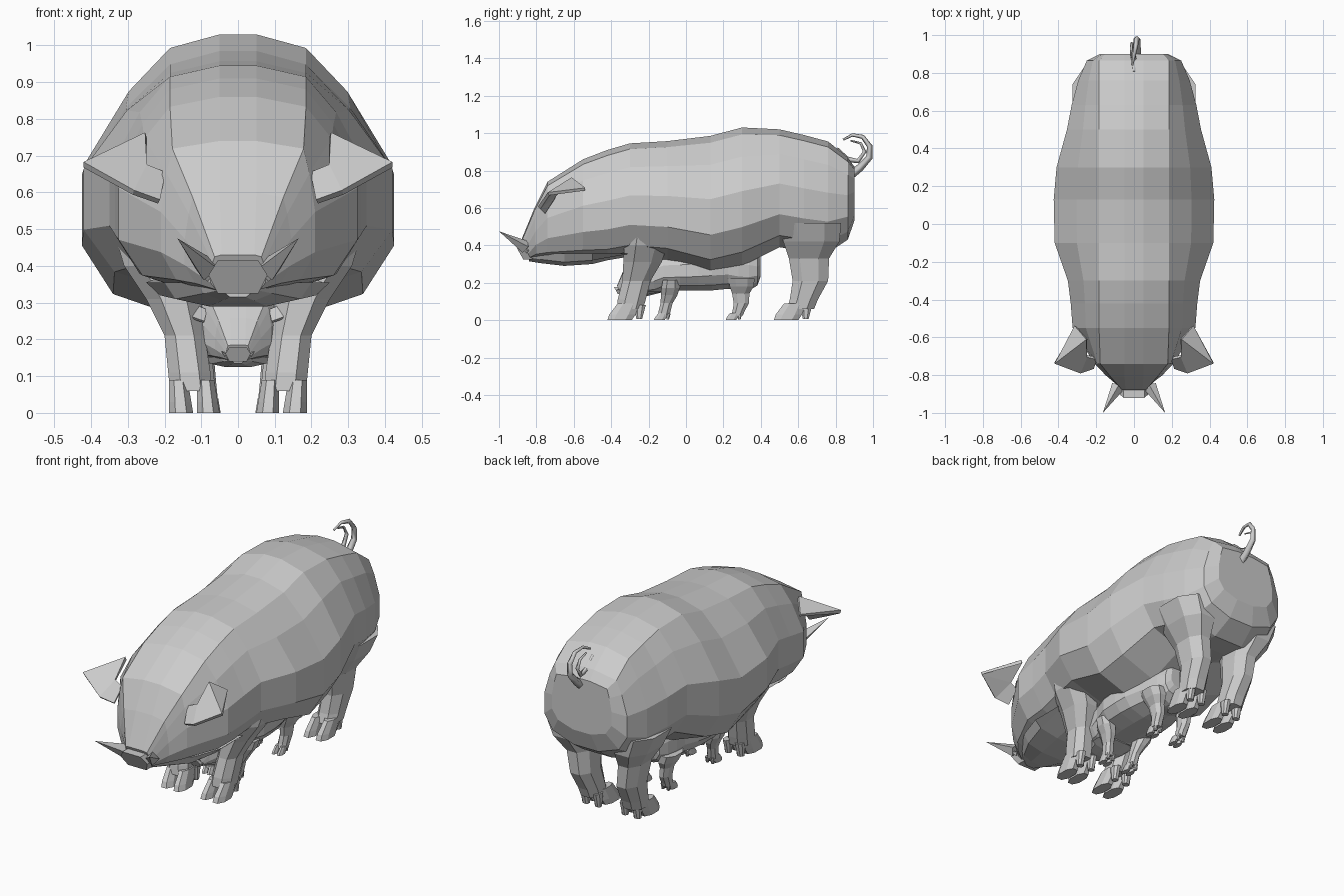
import bpy, bmesh, math
from mathutils import Vector

if "Cube" in bpy.data.objects:
    bpy.data.objects.remove(bpy.data.objects["Cube"])

grey = bpy.data.materials.new("light_grey")
grey.diffuse_color = (0.6, 0.6, 0.6, 1)
grey.use_nodes = True
grey.node_tree.nodes["Principled BSDF"].inputs["Base Color"].default_value = grey.diffuse_color


class Frame:
    """Placement of one animal: scale, y shift, extra leg spread, highest allowed belly drop."""
    def __init__(self, prefix, scale=1.0, dy=0.0, spread=0.0, belly=0.0):
        self.prefix, self.scale, self.dy = prefix, scale, dy
        self.spread, self.belly = spread, belly

    def put(self, p):
        return Vector(p) * self.scale + Vector((0, self.dy, 0))


def make(frame, name, verts, faces, thick=0.0):
    mesh = bpy.data.meshes.new(name)
    mesh.from_pydata([frame.put(v) for v in verts], [], faces)
    bm = bmesh.new()
    bm.from_mesh(mesh)
    bmesh.ops.recalc_face_normals(bm, faces=bm.faces)
    bm.to_mesh(mesh)
    bm.free()
    mesh.materials.append(grey)
    ob = bpy.data.objects.new(frame.prefix + name, mesh)
    bpy.context.collection.objects.link(ob)
    if thick:
        mod = ob.modifiers.new("thickness", 'SOLIDIFY')
        mod.thickness, mod.offset = thick * frame.scale, 0
    return ob


def loft(frame, name, rings):
    n = len(rings[0])
    verts = [p for r in rings for p in r]
    faces = [(i * n + j, i * n + (j + 1) % n, (i + 1) * n + (j + 1) % n, (i + 1) * n + j)
             for i in range(len(rings) - 1) for j in range(n)]
    faces += [tuple(range(n)), tuple(range(len(verts) - n, len(verts)))]
    return make(frame, name, verts, faces)


def body_ring(y, w, t, b, lean=0.0):
    # faceted barrel: flat back, wide flank, tucked belly
    h, s = t - b, min(0.185, 0.85 * w)
    half = [(min(0.05, s * .7), 1), (s, .95), ((s + w) / 2, .79), (w, .54), (w, .28), (.8 * w, .1), (.3 * w, 0)]
    pts = half + [(-x, v) for x, v in reversed(half)]
    return [(x, y + lean * (1 - v), b + v * h) for x, v in pts]


def block_ring(x0, x1, y0, y1, z):
    # box section with cut corners
    cx, cy = (x1 - x0) * .27, (y1 - y0) * .27
    return [(x0 + cx, y0, z), (x1 - cx, y0, z), (x1, y0 + cy, z), (x1, y1 - cy, z),
            (x1 - cx, y1, z), (x0 + cx, y1, z), (x0, y1 - cy, z), (x0, y0 + cy, z)]


def leg(frame, name, side, sections):
    rings = [[(side * (x + frame.spread), y, z) for x, y, z in block_ring(*s)] for s in sections]
    loft(frame, name, rings)


def spike(frame, name, base, tip, r, n=4):
    base, tip = Vector(base), Vector(tip)
    d = (tip - base).normalized()
    u = d.cross(Vector((0, 0, 1))).normalized()
    v = d.cross(u)
    ring = [base + r * (u * math.cos(2 * math.pi * i / n) + v * math.sin(2 * math.pi * i / n)) for i in range(n)]
    make(frame, name, ring + [tip], [(i, (i + 1) % n, n) for i in range(n)] + [tuple(range(n))])


def tail(frame, name, pts, radius):
    # tapering four-sided tube in a curl
    cu = bpy.data.curves.new(name, 'CURVE')
    cu.dimensions, cu.bevel_depth, cu.bevel_resolution = '3D', radius, 0
    cu.use_fill_caps = True
    sp = cu.splines.new('POLY')
    sp.points.add(len(pts) - 1)
    for i, p in enumerate(pts):
        sp.points[i].co = (*frame.put(p), 1)
        sp.points[i].radius = 1 - .75 * i / (len(pts) - 1)
    cu.materials.append(grey)
    ob = bpy.data.objects.new(frame.prefix + name, cu)
    bpy.context.collection.objects.link(ob)


# y, half width, top, bottom, lean of the section
BODY = [(.90, .18, .82, .53), (.865, .25, .87, .43), (.76, .295, .955, .36), (.63, .33, .99, .37),
        (.50, .355, 1.02, .39), (.30, .41, 1.03, .29), (.13, .425, .985, .25), (-.10, .42, .957, .32),
        (-.30, .35, .945, .34), (-.42, .335, .91, .32), (-.55, .325, .86, .32), (-.74, .21, .74, .32),
        (-.81, .145, .60, .325, .01), (-.88, .075, .43, .325, .05)]
FRONT = [(.07, .185, -.37, -.23, .06), (.075, .19, -.365, -.215, .11), (.09, .20, -.34, -.19, .21),
         (.10, .25, -.335, -.13, .31), (.12, .31, -.33, -.10, .40), (.14, .34, -.31, -.10, .50)]
HIND = [(.07, .185, .54, .685, .06), (.07, .19, .555, .705, .11), (.08, .20, .57, .76, .21),
        (.09, .22, .55, .765, .33), (.09, .28, .52, .82, .42), (.10, .325, .50, .83, .52)]


def animal(f):
    # trunk and head in one loft
    loft(f, "body", [body_ring(s[0], s[1], s[2],
                               max(s[3], f.belly) if s[0] > -.35 else s[3], *s[4:]) for s in BODY])
    # lower jaw under the mouth line
    jaw = [(-.30, .25, .35), (-.5, .25, .30), (-.65, .20, .29), (-.78, .11, .305), (-.84, .055, .315)]
    loft(f, "lower_jaw", [[(w, y, .355), (.85 * w, y, b + .02), (.4 * w, y, b),
                           (-.4 * w, y, b), (-.85 * w, y, b + .02), (-w, y, .355)] for y, w, b in jaw])
    # snout disc
    disc = [(.055, .415), (.08, .375), (.055, .325), (-.055, .325), (-.08, .375), (-.055, .415)]
    loft(f, "snout", [[(x, y0 + (.415 - z) * .55, z) for x, z in disc] for y0 in (-.87, -.92)])

    for side, tag in ((1, "left"), (-1, "right")):
        for kind, secs, y0 in (("front", FRONT, -.42), ("hind", HIND, .47)):
            leg(f, f"{kind}_leg_{tag}", side, secs)
            # split hoof and heel claws
            for i, (a, b) in enumerate(((.05, .112), (.122, .188))):
                leg(f, f"{kind}_toe_{tag}_{i}", side,
                    [(a, b, y0, y0 + .13, 0), (a + .005, b, y0 + .01, y0 + .15, .03),
                     (a + .015, b, y0 + .055, y0 + .17, .09)])
                leg(f, f"{kind}_heel_{tag}_{i}", side,
                    [(a + .015, b - .015, y0 + .155, y0 + .185, .005),
                     (a + .012, b - .012, y0 + .14, y0 + .205, .08)])
        # folded ear
        ear = [(.25, -.61, .755), (.31, -.54, .70), (.42, -.735, .675),
               (.285, -.785, .60), (.25, -.70, .67), (.215, -.76, .575), (.20, -.71, .65)]
        make(f, f"ear_{tag}", [(side * x, y, z) for x, y, z in ear],
             [(0, 1, 2), (0, 2, 4), (4, 2, 3), (4, 3, 5, 6)], 0.018)
        # small lower tooth
        spike(f, f"tooth_{tag}", (side * .08, -.85, .37), (side * .11, -.88, .39), .014)


adult = Frame("")
animal(adult)

# tusks
for side, tag in ((1, "left"), (-1, "right")):
    spike(adult, f"tusk_{tag}", (side * .085, -.86, .392), (side * .165, -1.0, .475), .035)

# curled tail: outer loop and inner tip
tail(adult, "tail_outer", [(.015, .86, .76), (.015, .93, .815), (.015, .98, .87), (.015, .982, .93),
                           (.01, .945, .98), (0, .89, .99), (-.01, .84, .965)], .024)
tail(adult, "tail_inner", [(-.015, .88, .96), (-.015, .935, .945), (-.012, .955, .90),
                           (-.008, .92, .85), (0, .86, .86), (0, .80, .91)][::-1], .018)

# piglet sheltering beneath the belly
animal(Frame("piglet_", 0.43, 0.01, 0.06, 0.37))
